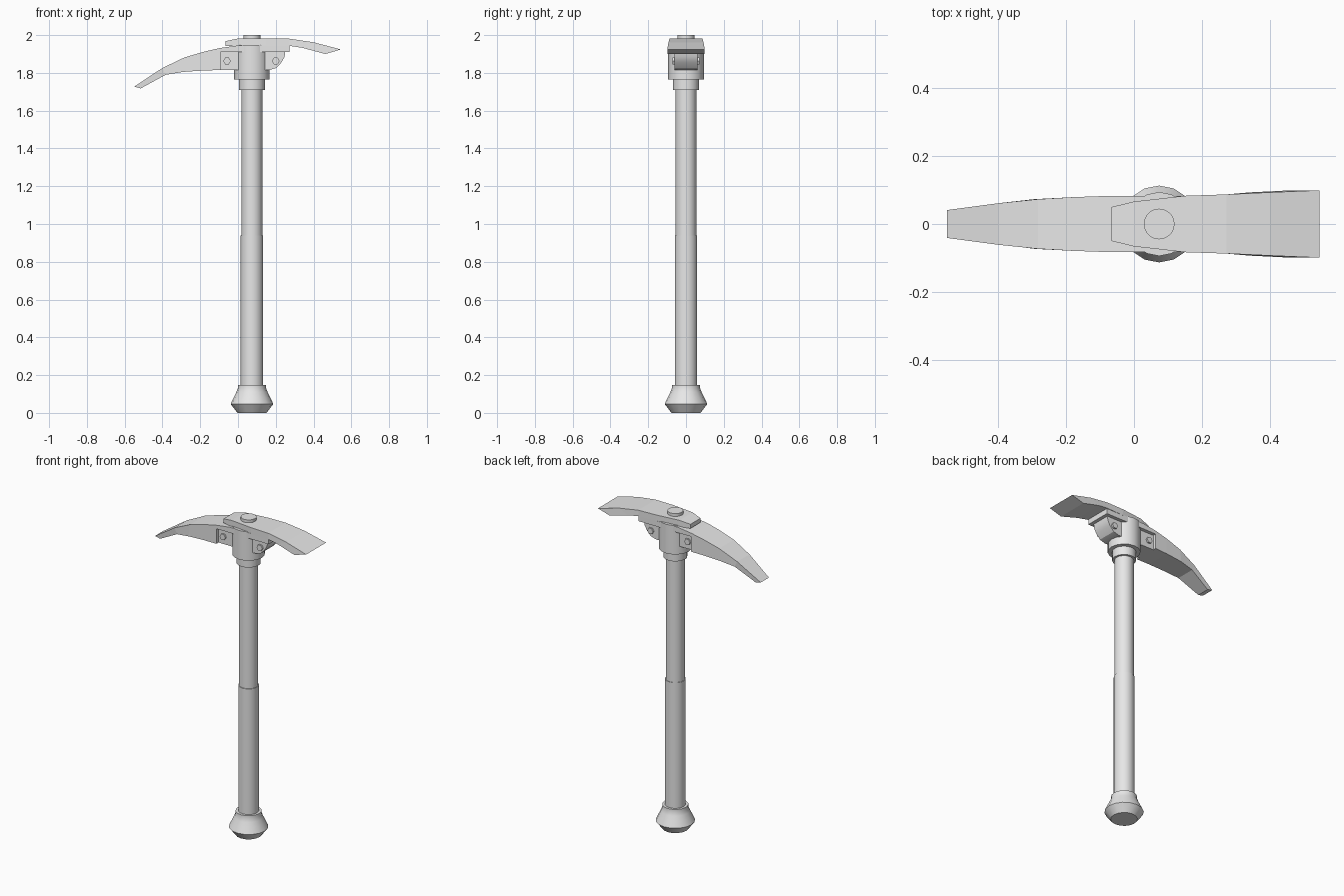
import bpy, bmesh, math
from mathutils import Matrix

cube = bpy.data.objects.get("Cube")
if cube:
    bpy.data.objects.remove(cube, do_unlink=True)

AXIS_X = 0.074  # handle axis

steel = bpy.data.materials.new("plain grey")
steel.use_nodes = True
GREY = (0.8, 0.8, 0.8, 1)
steel.diffuse_color = GREY
steel.node_tree.nodes["Principled BSDF"].inputs["Base Color"].default_value = GREY


def finish(name, bm, smooth=True):
    bmesh.ops.recalc_face_normals(bm, faces=bm.faces)
    mesh = bpy.data.meshes.new(name)
    bm.to_mesh(mesh)
    bm.free()
    mesh.materials.append(steel)
    ob = bpy.data.objects.new(name, mesh)
    bpy.context.collection.objects.link(ob)
    if smooth:
        bpy.ops.object.select_all(action='DESELECT')
        ob.select_set(True)
        bpy.context.view_layer.objects.active = ob
        bpy.ops.object.shade_smooth_by_angle(angle=math.radians(30))
    return ob


def bridge(bm, rings):
    """Skin consecutive vertex rings and cap both ends."""
    n = len(rings[0])
    for a, b in zip(rings, rings[1:]):
        for i in range(n):
            j = (i + 1) % n
            bm.faces.new((a[i], a[j], b[j], b[i]))
    bm.faces.new(rings[0])
    bm.faces.new(rings[-1])


def lathe(name, profile, sides=16):
    """Turned part from (radius, z) pairs about the handle axis."""
    bm = bmesh.new()
    steps = [2 * math.pi * i / sides for i in range(sides)]
    bridge(bm, [[bm.verts.new((AXIS_X + r * math.cos(a), r * math.sin(a), z))
                 for a in steps] for r, z in profile])
    return finish(name, bm)


def blade(name, stations):
    """Loft of four-cornered sections: top x, top z, bottom x, bottom z, half width."""
    bm = bmesh.new()
    bridge(bm, [[bm.verts.new(p) for p in ((xt, -w, zt), (xt, w, zt),
                                           (xb, w, zb), (xb, -w, zb))]
                for xt, zt, xb, zb, w in stations])
    return finish(name, bm, smooth=False)


# Handle, grip and pommel
lathe("pommel", [(.077, 0), (.113, .047), (.096, .083), (.083, .11),
                 (.075, .13), (.075, .148)])
lathe("grip", [(.0595, .12), (.0595, .94)])
lathe("shaft", [(.0555, .93), (.0555, 1.73)])

# Socket that holds the head
lathe("collar", [(.069, 1.71), (.069, 1.78)])
lathe("socket", [(.094, 1.765), (.094, 1.948)])
lathe("top_bolt", [(.045, 1.97), (.045, 2.0)], 32)

# Curved pick on the right side of the head
blade("pick", [
    (-.55, 1.727, -.515, 1.718, .041),
    (-.40, 1.826, -.383, 1.79, .061),
    (-.283, 1.882, -.293, 1.805, .073),
    (-.177, 1.913, -.177, 1.813, .079),
    (-.093, 1.932, -.093, 1.815, .082)])

# Flat plate running from the pick across the socket
blade("head_plate", [
    (-.093, 1.932, -.093, 1.91, .082),
    (0, 1.945, 0, 1.91, .083),
    (.272, 1.945, .272, 1.91, .083)])

# Adze blade lying on the plate
blade("adze", [
    (-.066, 1.968, -.066, 1.942, .05),
    (0, 1.982, 0, 1.942, .066),
    (.15, 1.982, .15, 1.942, .083),
    (.272, 1.981, .272, 1.943, .087),
    (.40, 1.962, .34, 1.933, .093),
    (.545, 1.924, .462, 1.90, .099)])

# Mounting lug through the socket, rounded under the adze
outline = [(-.1, 1.815), (-.1, 1.915), (.251, 1.915), (.246, 1.884),
           (.23, 1.855), (.203, 1.826), (.166, 1.815)]
bm = bmesh.new()
bridge(bm, [[bm.verts.new((x, y, z)) for x, z in outline] for y in (-.061, .061)])
finish("mounting_lug", bm)

# Hex bolts through the lug on both ends
for name, x in (("pick_bolt", -.058), ("adze_bolt", .2)):
    bm = bmesh.new()
    turn = (Matrix.Translation((x, 0, 1.863)) @ Matrix.Rotation(math.pi / 2, 4, 'X')
            @ Matrix.Rotation(math.pi / 6, 4, 'Z'))
    bmesh.ops.create_cone(bm, cap_ends=True, segments=6, radius1=.02, radius2=.02,
                          depth=.144, matrix=turn)
    finish(name, bm, smooth=False)
